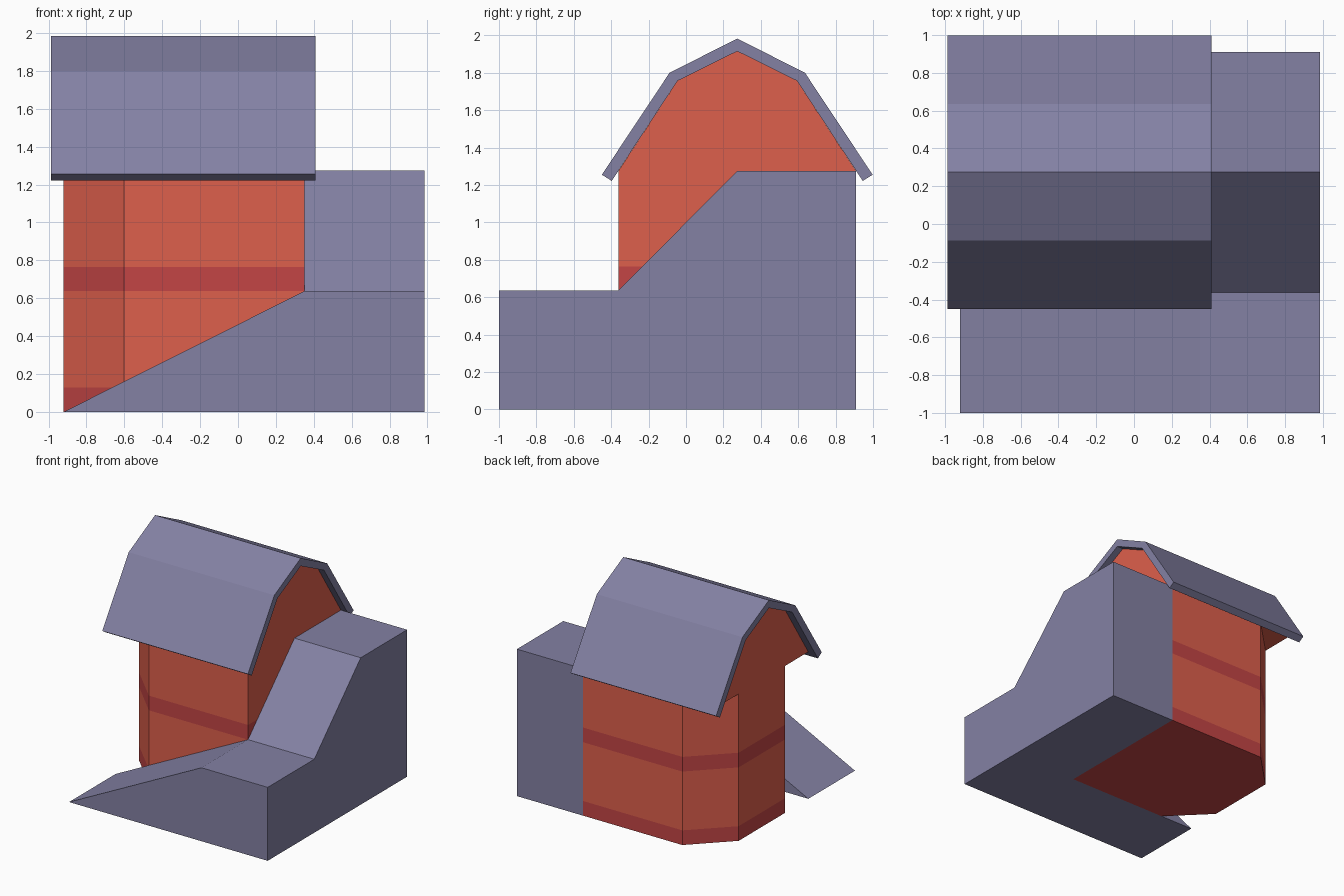
import bpy
import bmesh
from mathutils import Vector

if "Cube" in bpy.data.objects:
    bpy.data.objects.remove(bpy.data.objects["Cube"])


def material(name, color):
    m = bpy.data.materials.new(name)
    m.diffuse_color = (*color, 1)
    m.use_nodes = True
    m.node_tree.nodes["Principled BSDF"].inputs["Base Color"].default_value = m.diffuse_color
    return m


RED = material("wall_red", (0.73, 0.115, 0.072))
DARK_RED = material("band_red", (0.55, 0.06, 0.06))
LAVENDER = material("lavender", (0.23, 0.22, 0.37))


def finish(name, bm, mats):
    bmesh.ops.recalc_face_normals(bm, faces=bm.faces)
    mesh = bpy.data.meshes.new(name)
    bm.to_mesh(mesh)
    bm.free()
    for m in mats:
        mesh.materials.append(m)
    obj = bpy.data.objects.new(name, mesh)
    bpy.context.collection.objects.link(obj)
    return obj


def prism(name, profile, axis, start, end, mat):
    """Extrude a profile along x (points are y, z) or along y (points are x, z)."""
    bm = bmesh.new()
    place = (lambda p: (start, *p)) if axis == "x" else (lambda p: (p[0], start, p[1]))
    face = bm.faces.new([bm.verts.new(place(p)) for p in profile])
    geom = bmesh.ops.extrude_face_region(bm, geom=[face], use_keep_orig=True)["geom"]
    move = Vector((end - start, 0, 0) if axis == "x" else (0, end - start, 0))
    bmesh.ops.translate(bm, vec=move, verts=[v for v in geom if isinstance(v, bmesh.types.BMVert)])
    return finish(name, bm, [mat])


MID = 0.274                      # ridge line in y
X0, X1, X2 = -0.92, 0.35, 0.985  # house left, house right, ramp right
Y0, Y1 = -0.362, 0.91            # house front and back
CUT = 0.318                      # corner chamfer
LOW, HIGH = 0.637, 1.274         # landing and upper floor heights


def mirrored(half):
    """Mirror a left half profile (ending on the ridge) about the ridge."""
    return half + [(2 * MID - y, z) for y, z in reversed(half[:-1])]


# Walls: chamfered plan with two darker bands, open under the gable
plan = [(X1, Y0), (X1, Y1), (X0 + CUT, Y1), (X0, Y1 - CUT), (X0, Y0 + CUT), (X0 + CUT, Y0)]
levels = [0, 0.127, LOW, LOW + 0.127, HIGH]
bm = bmesh.new()
rings = [[bm.verts.new((x, y, z)) for x, y in plan] for z in levels]
bm.faces.new(rings[0]).material_index = 1
for k in range(len(levels) - 1):
    for i in range(len(plan)):
        j = (i + 1) % len(plan)
        f = bm.faces.new((rings[k][i], rings[k][j], rings[k + 1][j], rings[k + 1][i]))
        f.material_index = 1 if k % 2 == 0 else 0
finish("walls", bm, [RED, DARK_RED])

# Gable storey, overhanging the chamfered corners
gable = mirrored([(Y0, HIGH), (-0.045, 1.757), (MID, 1.915)])
prism("gable", gable, "x", X0, X1, RED)

# Gambrel roof shell
outer = mirrored([(-0.45, 1.255), (-0.088, 1.80), (MID, 1.983)])
inner = mirrored([(-0.397, 1.222), (-0.045, 1.757), (MID, 1.915)])
prism("roof", outer + inner[::-1], "x", -0.987, 0.41, LAVENDER)

# Front ramp rising to the landing
prism("front_ramp", [(X0, 0), (X1, 0), (X1, LOW)], "y", -1, Y0, LAVENDER)

# Corner landing, side ramp and upper platform
side = [(-1, 0), (Y1, 0), (Y1, HIGH), (MID, HIGH), (Y0, LOW), (-1, LOW)]
prism("side_ramp", side, "x", X1, X2, LAVENDER)
